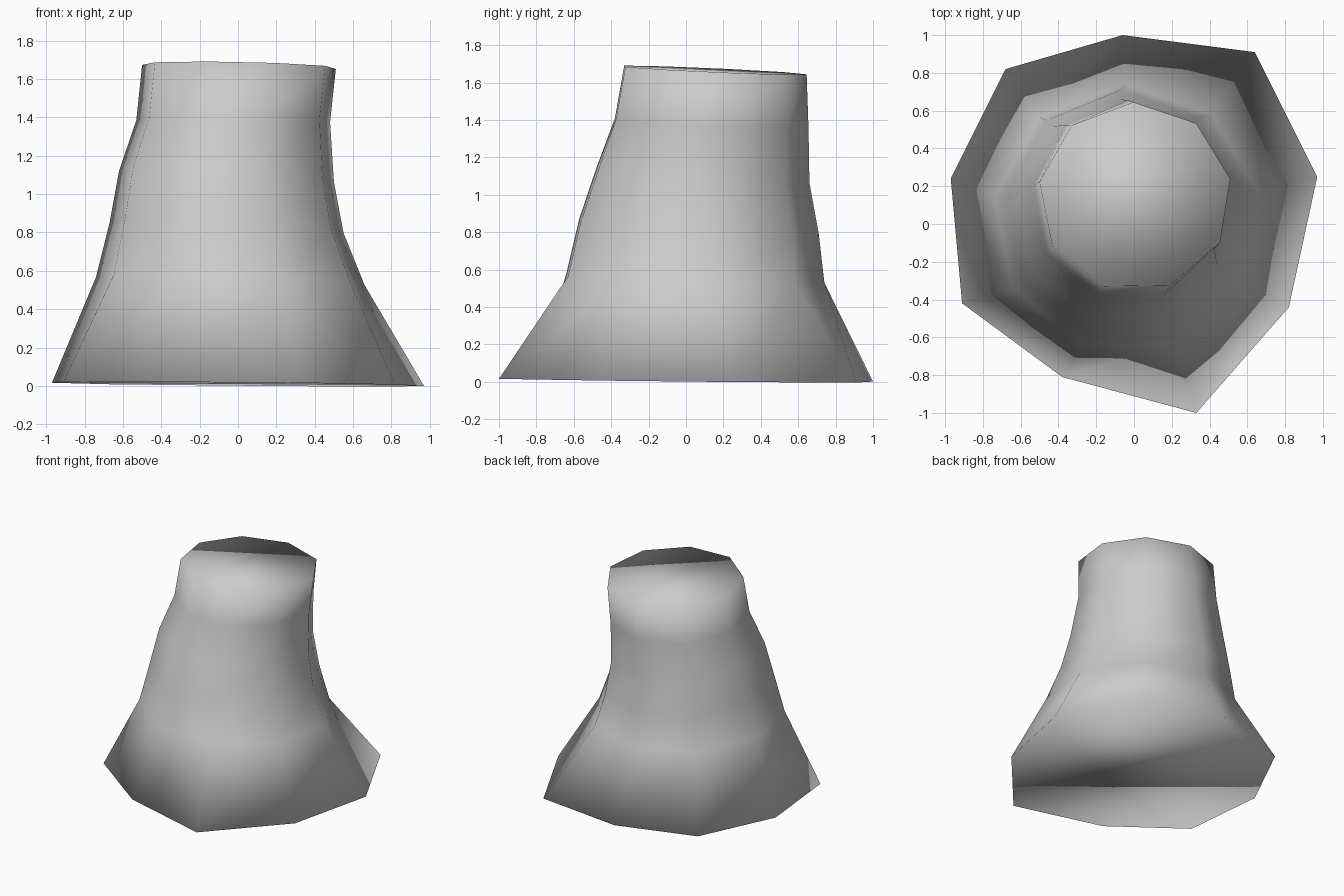
import bpy
import bmesh
from math import cos, sin, radians

default = bpy.data.objects.get("Cube")
if default:
    bpy.data.objects.remove(default, do_unlink=True)

SIDES = 9
ANGLES = [radians(11 + 40 * i) for i in range(SIDES)]

# Uneven flared foot, anticlockwise from the left side
FOOT = [(0.97, 0.25), (0.64, 0.91), (-0.06, 1.0), (-0.68, 0.82), (-0.97, 0.24),
        (-0.91, -0.42), (-0.38, -0.81), (0.33, -1.0), (0.82, -0.44)]

# Rings above the foot: x range, y range, height, tilt along x and y
RINGS = [
    ((-0.74, 0.66), (-0.64, 0.74), 0.55, (-0.03, -0.03)),
    ((-0.67, 0.55), (-0.57, 0.71), 0.83, (-0.04, -0.06)),
    ((-0.62, 0.50), (-0.48, 0.66), 1.10, (-0.05, -0.06)),
    ((-0.53, 0.48), (-0.38, 0.655), 1.39, (-0.01, -0.048)),
    ((-0.50, 0.51), (-0.33, 0.645), 1.673, (-0.02, -0.045)),
]


def fit(values, span):
    """Stretch values so that they fill the span."""
    low, high = min(values), max(values)
    return [span[0] + (v - low) / (high - low) * (span[1] - span[0]) for v in values]


def add_ring(bm, points, height, tilt):
    return [bm.verts.new((x, y, height + tilt[0] * x + tilt[1] * y)) for x, y in points]


# Loft the rings into one closed body
bm = bmesh.new()
rings = [add_ring(bm, FOOT, 0.01, (-0.009, -0.009))]
for xs, ys, height, tilt in RINGS:
    points = zip(fit([cos(a) for a in ANGLES], xs), fit([sin(a) for a in ANGLES], ys))
    rings.append(add_ring(bm, points, height, tilt))
for low, high in zip(rings, rings[1:]):
    for i in range(SIDES):
        j = (i + 1) % SIDES
        bm.faces.new((low[i], low[j], high[j], high[i]))

# Base and top caps
bm.faces.new(reversed(rings[0]))
bm.faces.new(rings[-1])
bmesh.ops.recalc_face_normals(bm, faces=bm.faces)
for face in bm.faces:
    face.smooth = True

mesh = bpy.data.meshes.new("flared_stump")
bm.to_mesh(mesh)
bm.free()
stump = bpy.data.objects.new("flared_stump", mesh)
bpy.context.collection.objects.link(stump)

# Plain light grey
grey = bpy.data.materials.new("light_grey")
grey.use_nodes = True
colour = (0.6, 0.6, 0.6, 1.0)
grey.diffuse_color = colour
grey.node_tree.nodes["Principled BSDF"].inputs["Base Color"].default_value = colour
mesh.materials.append(grey)
